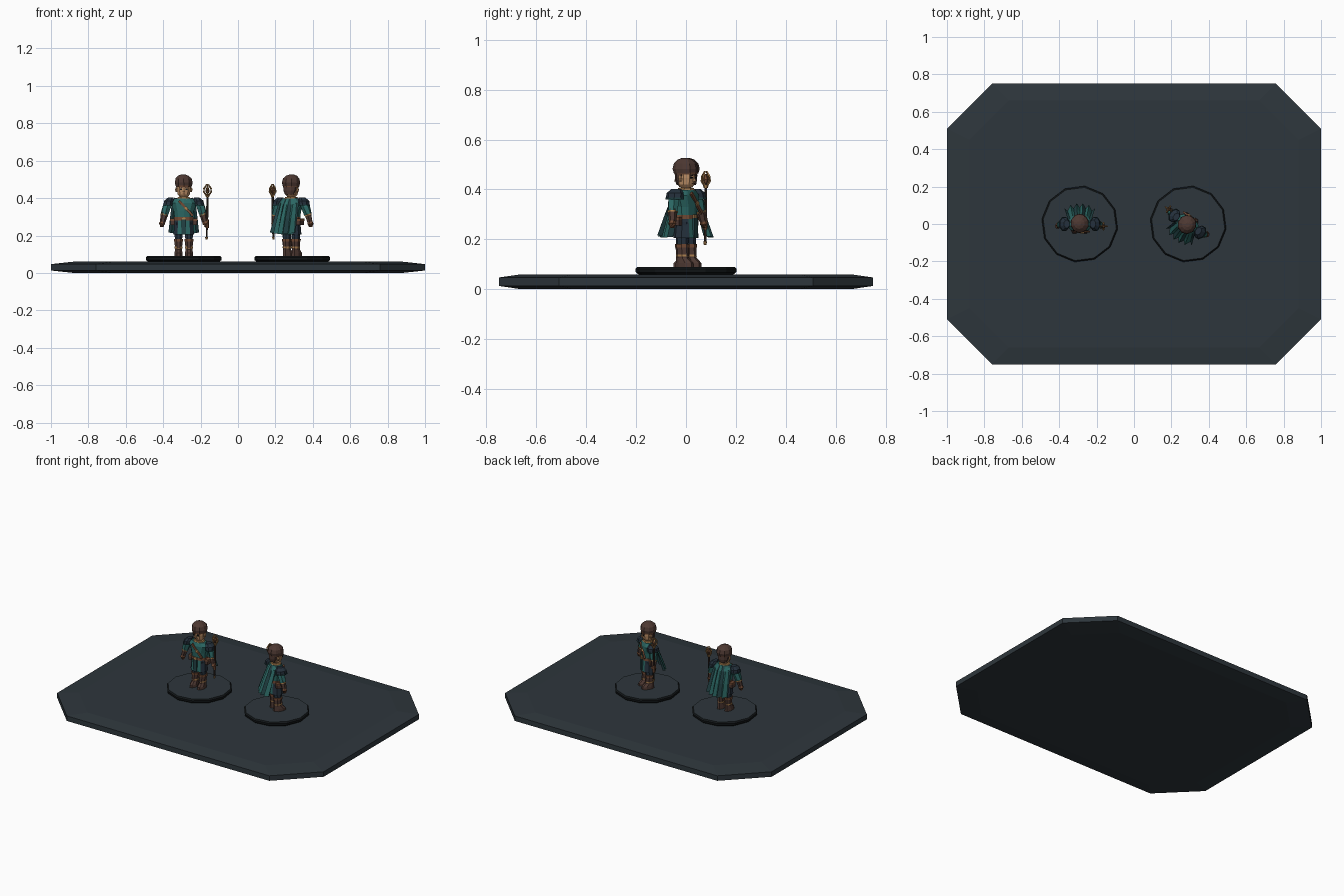
import bpy, bmesh, math
from mathutils import Vector, Matrix

cube = bpy.data.objects.get("Cube")
if cube:
    bpy.data.objects.remove(cube)


def material(name, r, g, b):
    m = bpy.data.materials.new(name)
    m.use_nodes = True
    m.diffuse_color = (r, g, b, 1)
    m.node_tree.nodes["Principled BSDF"].inputs["Base Color"].default_value = (r, g, b, 1)
    return m


SLATE = material("slate", .027, .037, .045)
BLACK = material("near_black", .006, .008, .009)
TEAL = material("teal_cloth", .025, .14, .13)
DEEP = material("deep_teal", .016, .055, .06)
NAVY = material("navy_cloth", .018, .03, .045)
BROWN = material("dark_brown", .075, .04, .032)
LEATHER = material("leather", .17, .07, .035)
SKIN = material("skin", .5, .27, .13)
GOLD = material("brass", .42, .22, .08)
WOOD = material("dark_wood", .035, .022, .017)

# The two standing places: the second figure is turned away
PLACES = [Matrix.Translation((-.29, 0, 0)),
          Matrix.Translation((.285, 0, 0)) @ Matrix.Rotation(math.radians(147), 4, 'Z')]


def place(name, bm, mats, places=(Matrix(),), rule=None):
    bmesh.ops.recalc_face_normals(bm, faces=bm.faces)
    if rule:
        for f in bm.faces:
            f.material_index = rule(f)
    mesh = bpy.data.meshes.new(name)
    bm.to_mesh(mesh)
    bm.free()
    for m in mats:
        mesh.materials.append(m)
    for p in places:
        ob = bpy.data.objects.new(name, mesh)
        ob.matrix_world = p
        bpy.context.collection.objects.link(ob)


def skin_rings(rings):
    bm = bmesh.new()
    loops = [[bm.verts.new(p) for p in ring] for ring in rings]
    n = len(loops[0])
    for a, b in zip(loops, loops[1:]):
        for i in range(n):
            j = (i + 1) % n
            bm.faces.new((a[i], a[j], b[j], b[i]))
    bm.faces.new(loops[0][::-1])
    bm.faces.new(loops[-1])
    return bm


def loft(name, mats, rings, sides=8, places=PLACES, rule=None, phase=.5):
    """Stacked ellipses, each given as x, y, z, x radius, y radius."""
    turn = [math.tau * (i + phase) / sides for i in range(sides)]
    place(name, skin_rings([[(x + rx * math.cos(t), y + ry * math.sin(t), z) for t in turn]
                            for x, y, z, rx, ry in rings]), mats, places, rule)


def rod(name, mat, points, radii, sides=6):
    """Tapered limb or shaft through a list of points."""
    pts = [Vector(p) for p in points]
    rings = []
    for k, p in enumerate(pts):
        d = (pts[min(k + 1, len(pts) - 1)] - pts[max(k - 1, 0)]).normalized()
        q = d.to_track_quat('Z', 'Y')
        rings.append([p + q @ Vector((radii[k] * math.cos(math.tau * i / sides),
                                      radii[k] * math.sin(math.tau * i / sides), 0))
                      for i in range(sides)])
    place(name, skin_rings(rings), [mat], PLACES)


def box(name, mat, centre, size, tilt=0):
    bm = bmesh.new()
    bmesh.ops.create_cube(bm, size=1, matrix=Matrix.Translation(centre)
                          @ Matrix.Rotation(tilt, 4, 'Y') @ Matrix.Diagonal((*size, 1)))
    place(name, bm, [mat], PLACES)


# Base slab: chamfered rectangle with shallow sloping rims
outline = [(1, -.51), (1, .51), (.76, .75), (-.76, .75),
           (-1, .51), (-1, -.51), (-.76, -.75), (.76, -.75)]
place("base_slab", skin_rings([[(x * s, y * s, z) for x, y in outline]
      for s, z in ((.88, 0), (1, .013), (1, .047), (.88, .06))]), [SLATE])

# Round stands with dark rims
stands = [Matrix.Translation((s * .29, 0, 0)) for s in (-1, 1)]
loft("stand", [SLATE, BLACK], [(0, 0, .058, .19, .19), (0, 0, .068, .203, .203),
     (0, 0, .082, .205, .205), (0, 0, .09, .197, .197)], 12, stands,
     lambda f: 1 if .1 < abs(f.normal.z) < .95 else 0, .75)

# Parts in left and right pairs
for s, side in ((1, "left_"), (-1, "right_")):
    x = s * .028
    loft(side + "boot", [BROWN], [(x, -.012, .09, .023, .042), (x, -.012, .106, .023, .04),
         (x, -.002, .125, .02, .028), (x, 0, .178, .024, .028)])
    loft(side + "boot_cuff", [LEATHER], [(x, 0, .168, .026, .03), (x, 0, .182, .027, .031)])
    loft(side + "boot_strap", [GOLD], [(x, -.002, .131, .022, .028), (x, -.001, .14, .023, .028)])
    loft(side + "leg", [NAVY], [(x, 0, .175, .021, .025), (x, 0, .27, .026, .03)])
    loft(side + "pauldron", [NAVY], [(s * .083, 0, .365, .027, .038), (s * .08, 0, .385, .028, .037),
         (s * .07, 0, .402, .016, .022)])
    loft(side + "pauldron_trim", [DEEP], [(s * .084, 0, .36, .028, .04), (s * .084, 0, .367, .029, .04)])
    rod(side + "sleeve", TEAL, [(s * .075, 0, .385), (s * .092, 0, .35), (s * .104, -.003, .312)],
        [.02, .024, .021])
    rod(side + "bracer", BROWN, [(s * .102, -.003, .32), (s * .113, -.009, .272)], [.02, .015])
    rod(side + "bracer_band", GOLD, [(s * .1035, -.003, .314), (s * .105, -.004, .307)], [.021, .021])
    rod(side + "glove", LEATHER, [(s * .112, -.008, .276), (s * .117, -.01, .262), (s * .117, -.01, .246)],
        [.013, .017, .01])
    box(side + "pouch", BROWN, (s * .06, .005, .272), (.022, .036, .034))
    box(side + "pouch_flap", LEATHER, (s * .0615, .005, .284), (.024, .038, .012))
    box(side + "eye", BLACK, (s * .015, -.0365, .447), (.011, .006, .007))
    box(side + "brow", BROWN, (s * .015, -.037, .456), (.015, .006, .004), s * .15)
    loft(side + "ear", [SKIN], [(s * .038, .002, .432, .006, .006), (s * .041, .002, .445, .007, .009),
         (s * .04, .004, .456, .004, .006)], 6)

# Tunic: skirt panels alternate by direction, with an upper body above
loft("tunic_skirt", [TEAL, NAVY], [(0, 0, .205, .058, .048), (0, 0, .29, .05, .038)], 10,
     rule=lambda f: 1 if abs(f.normal.x) > .45 else 0)
loft("torso", [TEAL], [(0, 0, .28, .05, .038), (0, 0, .33, .056, .042),
     (0, 0, .375, .075, .042), (0, 0, .398, .05, .034)], 10)
box("front_tabard", DEEP, (0, -.044, .246), (.026, .008, .078))
loft("belt", [LEATHER], [(0, 0, .281, .054, .043), (0, 0, .298, .054, .043)], 10)
box("belt_buckle", GOLD, (0, -.043, .29), (.02, .008, .019))
box("chest_strap", LEATHER, (.012, -.042, .345), (.11, .009, .013), .82)
box("strap_buckle", GOLD, (.012, -.046, .345), (.015, .007, .016), .82)
loft("collar", [GOLD], [(0, 0, .39, .043, .036), (0, 0, .405, .033, .032)])

# Head, hair and cap
loft("neck", [SKIN], [(0, 0, .395, .021, .021), (0, 0, .42, .021, .021)])
loft("head", [SKIN], [(0, -.001, .407, .023, .023), (0, 0, .42, .035, .035),
     (0, 0, .445, .038, .039), (0, 0, .48, .038, .039)], 10)
loft("nose", [SKIN], [(0, -.039, .432, .007, .009), (0, -.037, .45, .003, .004)], 6)
box("mouth", LEATHER, (0, -.035, .424), (.015, .004, .003))
loft("hair", [BROWN], [(0, .012, .418, .028, .028), (0, .011, .44, .038, .034),
     (0, .008, .47, .042, .036)], 10)
loft("cap_band", [LEATHER], [(0, 0, .459, .043, .045), (0, 0, .468, .045, .047)], 10)
loft("cap", [BROWN], [(0, .002, .465, .046, .048), (0, .003, .483, .05, .052),
     (-.001, .003, .505, .045, .046), (-.003, .003, .52, .029, .03), (-.004, .003, .526, .012, .012)], 10)

# Pleated cape: a sheet flaring away from the back, striped by pleat
bm = bmesh.new()
columns = 10
levels = [(.395, .05, .036), (.365, .064, .05), (.29, .073, .075), (.208, .082, .1)]
grid = []
for k, (z, half, y) in enumerate(levels):
    row = []
    for i in range(columns + 1):
        u = i / columns * 2 - 1
        pleat = .004 * k * (-1) ** i
        row.append(bm.verts.new((u * half, y - .028 * u * u + pleat, z + .008 * u * u)))
    grid.append(row)
stripes = {}
for a, b in zip(grid, grid[1:]):
    for i in range(columns):
        face = bm.faces.new((a[i], a[i + 1], b[i + 1], b[i]))
        face.material_index = 1 if i % 3 == 0 else 0
bmesh.ops.solidify(bm, geom=bm.faces[:], thickness=.004)
place("cape", bm, [TEAL, DEEP], PLACES)

# Staff with a caged head
sx, sy = .125, -.012
rod("staff_shaft", WOOD, [(sx - .003, sy, .18), (sx, sy, .3), (sx + .002, sy, .425)], [.005, .007, .006])
rod("staff_grip", LEATHER, [(sx, sy, .24), (sx, sy, .285)], [.009, .009])
rod("staff_foot", GOLD, [(sx - .003, sy, .178), (sx - .003, sy, .192)], [.005, .008])
rod("staff_collar", GOLD, [(sx + .002, sy, .405), (sx + .002, sy, .418)], [.008, .012])
rod("staff_gem", LEATHER, [(sx + .002, sy, .42), (sx + .002, sy, .44), (sx + .002, sy, .462)],
    [.004, .012, .003])
for i in range(4):
    c, t = math.cos(math.tau * i / 4), math.sin(math.tau * i / 4)
    rod("staff_prong", GOLD, [(sx + .002 + r * c, sy + r * t, z) for r, z in
        ((.006, .412), (.02, .435), (.019, .45), (.004, .474))], [.004, .005, .005, .003], 4)
